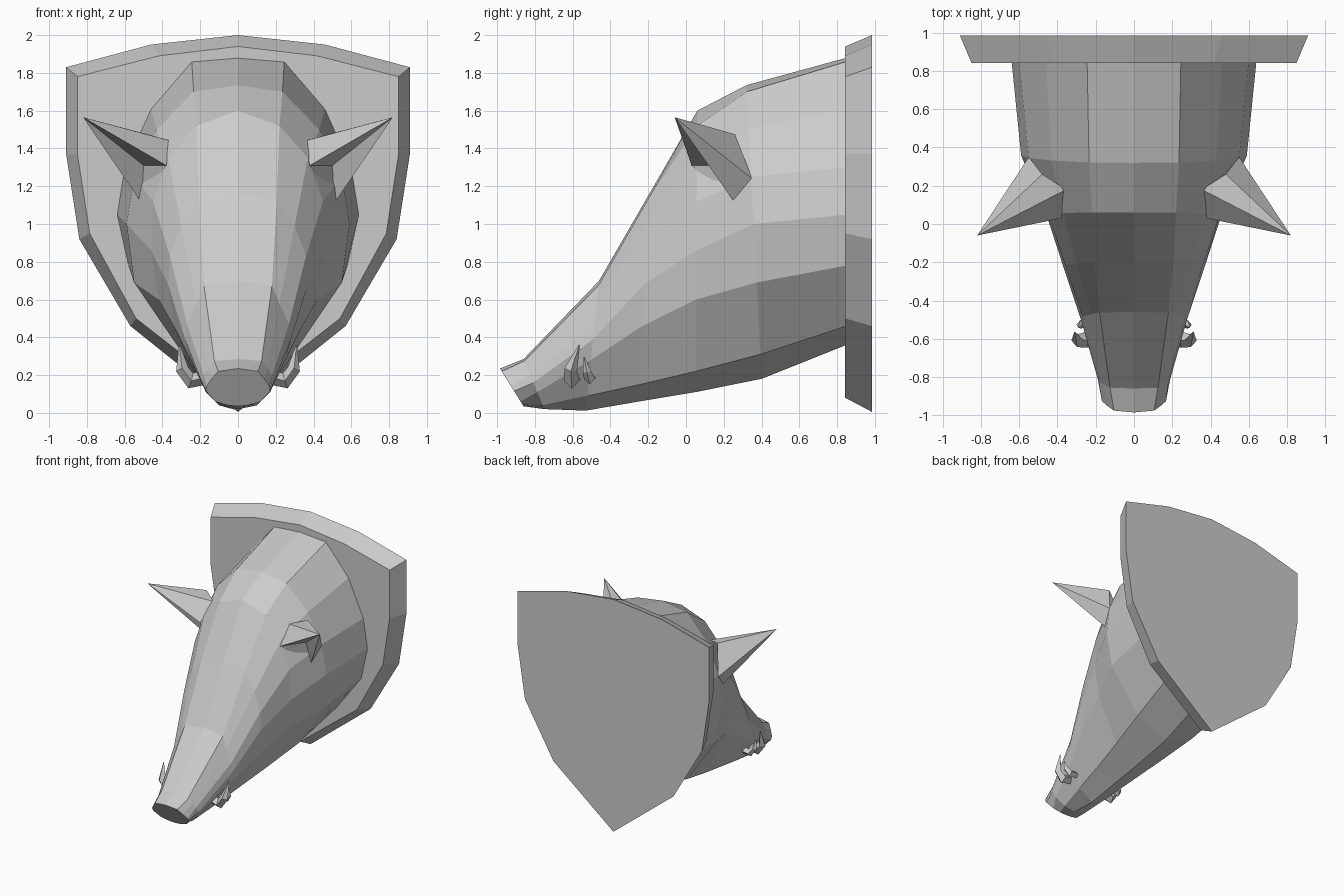
import bpy, bmesh
from mathutils import Vector

if "Cube" in bpy.data.objects:
    bpy.data.objects.remove(bpy.data.objects["Cube"])


def make(name, verts, faces):
    bm = bmesh.new()
    vs = [bm.verts.new(v) for v in verts]
    for f in faces:
        bm.faces.new([vs[i] for i in f])
    bmesh.ops.recalc_face_normals(bm, faces=bm.faces)
    me = bpy.data.meshes.new(name)
    bm.to_mesh(me)
    bm.free()
    ob = bpy.data.objects.new(name, me)
    bpy.context.collection.objects.link(ob)
    return ob


def loft(name, rings):
    # skin equal-sized closed rings and cap both ends
    n = len(rings[0])
    faces = [[r * n + i, r * n + (i + 1) % n, (r + 1) * n + (i + 1) % n, (r + 1) * n + i]
             for r in range(len(rings) - 1) for i in range(n)]
    last = (len(rings) - 1) * n
    faces += [list(range(n)), list(range(last, last + n))]
    return make(name, [v for r in rings for v in r], faces)


def closed(half):
    # half outline from top centre to bottom centre, mirrored into a full ring
    return half + [(-x, y, z) for x, y, z in reversed(half[1:-1])]


def both_sides(name, verts, faces):
    for side, s in (("left", 1), ("right", -1)):
        make(side + "_" + name, [(x * s, y, z) for x, y, z in verts], faces)


# shield plaque with a sloped rim
back = [(0, 2.0), (.46, 1.95), (.91, 1.83), (.91, 1.37), (.84, .92), (.57, .46), (0, .005)]
front = [(0, 1.94), (.42, 1.89), (.85, 1.78), (.85, 1.37), (.785, .95), (.54, .50), (0, .08)]
loft("plaque", [closed([(x, y, z) for x, z in o]) for y, o in ((.985, back), (.843, front))])

# head: y at top, y at bottom, half section from crown to chin
sections = [
    (.85, .85, [(0, 1.88), (.245, 1.86), (.46, 1.61), (.60, 1.30), (.64, 1.05), (.58, .78), (.34, .46), (0, .36)]),
    (.32, .40, [(0, 1.735), (.235, 1.70), (.43, 1.50), (.55, 1.25), (.59, 1.0), (.55, .69), (.29, .31), (0, .18)]),
    (.06, .05, [(0, 1.60), (.22, 1.52), (.37, 1.35), (.45, 1.12), (.46, .86), (.42, .60), (.23, .22), (0, .11)]),
    (-.20, -.25, [(0, 1.15), (.205, 1.13), (.30, .99), (.36, .83), (.37, .68), (.34, .46), (.18, .15), (0, .06)]),
    (-.46, -.53, [(0, .70), (.18, .675), (.22, .58), (.27, .47), (.28, .39), (.25, .28), (.14, .09), (0, .012)]),
    (-.86, -.75, [(0, .285), (.125, .275), (.155, .24), (.18, .20), (.19, .16), (.17, .11), (.10, .04), (0, .02)]),
    (-.985, -.86, [(0, .235), (.105, .22), (.14, .18), (.168, .14), (.17, .115), (.12, .06), (.06, .042), (0, .035)]),
]
rings = []
for yt, yb, pts in sections:
    top, bot = pts[0][1], pts[-1][1]
    rings.append(closed([(x, yt + (yb - yt) * (top - z) / (top - bot), z) for x, z in pts]))
loft("head", rings)

# ears: pointed shells with a hollow front
ear = [(.82, -.06, 1.565), (.38, .03, 1.31), (.355, .18, 1.44), (.48, .26, 1.475),
       (.55, .35, 1.24), (.51, .26, 1.11), (.50, .21, 1.31)]
both_sides("ear", ear, [(0, 1, 2), (0, 2, 3), (0, 3, 4), (0, 4, 5), (0, 5, 6), (0, 6, 1),
                        (1, 6, 5), (1, 5, 4, 3, 2)])


# tusks: tapered four-sided horns
def tusk(name, path, radii):
    pts = [Vector(p) for p in path]
    verts, faces = [], []
    for i, p in enumerate(pts):
        d = (pts[min(i + 1, len(pts) - 1)] - pts[max(i - 1, 0)]).normalized()
        a = d.cross(Vector((0, 1, 0))).normalized()
        b = d.cross(a)
        verts += [tuple(p + v * radii[i]) for v in (a, b, -a, -b)]
        if i:
            k = i * 4
            faces += [(k - 4 + j, k - 4 + (j + 1) % 4, k + (j + 1) % 4, k + j) for j in range(4)]
    faces += [(0, 1, 2, 3), tuple(range(len(verts) - 4, len(verts)))]
    both_sides(name, verts, faces)


tusk("large_tusk", [(.17, -.60, .19), (.25, -.605, .17), (.295, -.61, .23), (.31, -.565, .36)],
     [.04, .042, .034, .003])
tusk("small_tusk", [(.19, -.51, .19), (.25, -.51, .18), (.28, -.525, .22), (.29, -.54, .295)],
     [.03, .03, .022, .003])
